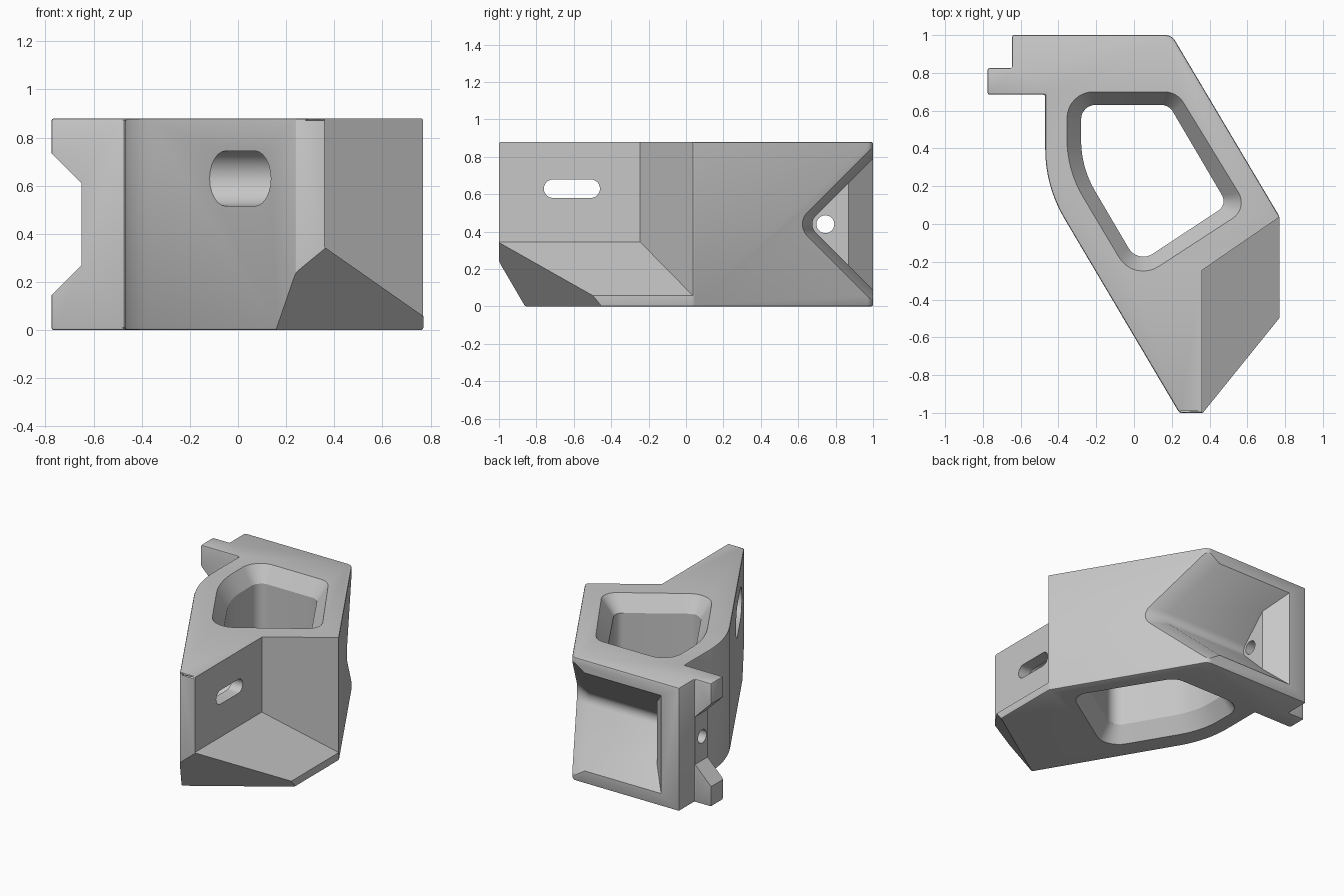
import bpy, bmesh, math
from mathutils import Vector

cube = bpy.data.objects.get("Cube")
if cube:
    bpy.data.objects.remove(cube, do_unlink=True)

HEIGHT = 0.88

grey = bpy.data.materials.new("plain grey")
grey.use_nodes = True
grey.diffuse_color = (0.57, 0.57, 0.57, 1)
grey.node_tree.nodes["Principled BSDF"].inputs["Base Color"].default_value = grey.diffuse_color


def rounded(corners, seg=8):
    """Polygon from (x, y, radius) corners, each filleted with an arc."""
    pts, n = [], len(corners)
    for i, (x, y, r) in enumerate(corners):
        p = Vector((x, y))
        if r == 0:
            pts.append(p)
            continue
        a = (Vector(corners[i - 1][:2]) - p).normalized()
        b = (Vector(corners[(i + 1) % n][:2]) - p).normalized()
        half = a.angle(b) / 2
        centre = p + (a + b).normalized() * r / math.sin(half)
        start = p + a * r / math.tan(half) - centre
        end = p + b * r / math.tan(half) - centre
        sweep = math.pi - 2 * half
        for k in range(seg + 1):
            t = k / seg * sweep
            pts.append(centre + (start * math.sin(sweep - t) + end * math.sin(t))
                       / math.sin(sweep))
    return pts


def loft(name, rings, paired_caps=False):
    """Closed solid through rings of equal length."""
    bm = bmesh.new()
    rows = [[bm.verts.new(p) for p in ring] for ring in rings]
    n = len(rows[0])
    for low, high in zip(rows, rows[1:]):
        for i in range(n):
            j = (i + 1) % n
            bm.faces.new((low[i], low[j], high[j], high[i]))
    for row in (rows[0], rows[-1]):
        if paired_caps:
            for i in range(n // 2 - 1):
                bm.faces.new((row[i], row[i + 1], row[n - 2 - i], row[n - 1 - i]))
        else:
            bm.faces.new(row)
    bmesh.ops.recalc_face_normals(bm, faces=bm.faces)
    mesh = bpy.data.meshes.new(name)
    bm.to_mesh(mesh)
    bm.free()
    mesh.materials.append(grey)
    obj = bpy.data.objects.new(name, mesh)
    bpy.context.collection.objects.link(obj)
    return obj


def flat(points, z):
    return [(p[0], p[1], z) for p in points]


def across(points, x):
    return [(x, p[0], p[1]) for p in points]


def cut(target, cutter):
    """Subtract the cutter and discard it."""
    cutter.hide_render = True
    mod = target.modifiers.new("cut", 'BOOLEAN')
    mod.operation = 'DIFFERENCE'
    mod.solver = 'EXACT'
    mod.object = cutter
    bpy.context.view_layer.objects.active = target
    bpy.ops.object.modifier_apply(modifier=mod.name)
    bpy.data.objects.remove(cutter, do_unlink=True)


# Main block with side tab
outline = rounded([
    (-0.645, 1, 0), (0.2, 1, 0.06), (0.77, 0.04, 0), (0.77, -1, 0), (0.24, -1, 0),
    (-0.47, 0.2, 0.72), (-0.47, 0.685, 0), (-0.775, 0.685, 0),
    (-0.775, 0.825, 0), (-0.645, 0.825, 0)])
body = loft("bracket_body", [flat(outline, 0), flat(outline, HEIGHT)])

# Soft outer edges, then the sloping cut under the nose
bm = bmesh.new()
bm.from_mesh(body.data)
sharp = [e for e in bm.edges if e.calc_face_angle(0) > math.radians(30)]
bmesh.ops.bevel(bm, geom=sharp, offset=0.01, segments=2, profile=0.5, affect='EDGES')
bmesh.ops.bisect_plane(bm, geom=bm.verts[:] + bm.edges[:] + bm.faces[:], dist=1e-5,
                       plane_co=(0.157, -0.86, 0), plane_no=(0.82, -1.227, -1),
                       clear_outer=True)
bmesh.ops.holes_fill(bm, edges=[e for e in bm.edges if e.is_boundary], sides=0)
bmesh.ops.recalc_face_normals(bm, faces=bm.faces)
bm.to_mesh(body.data)
bm.free()

# Step beside the nose, with a floor that slopes outwards
step_plan = [(0.36, -0.245), (0.36, -1.2), (1, -1.2), (1, 0.195)]
floor = [(x, y, 0.345 - 0.7 * (x - 0.36)) for x, y in step_plan]
cut(body, loft("step_cutter", [floor, flat(step_plan, 1.2)]))

# Notch that splits the tab in two
notch = [(-0.65, 0.27), (-0.65, 0.61), (-0.9, 0.86), (-0.9, 0.02)]
cut(body, loft("notch_cutter", [[(x, y, z) for x, z in notch] for y in (0.6, 0.9)]))

# Vertical opening, flared at both ends
mouth = rounded([(-0.355, 0.7, 0.14), (0.227, 0.7, 0.12), (0.604, 0.083, 0.1),
                 (0, -0.31, 0.15), (-0.355, 0.286, 0.6)])
throat = rounded([(-0.28, 0.63, 0.075), (0.185, 0.63, 0.07), (0.495, 0.103, 0.06),
                  (0.02, -0.21, 0.09), (-0.28, 0.3, 0.53)])
FLARE = 0.11
cut(body, loft("opening_cutter", [
    flat(mouth, -0.1), flat(mouth, 0), flat(throat, FLARE),
    flat(throat, HEIGHT - FLARE), flat(mouth, HEIGHT), flat(mouth, 1)]))


# Slot through the nose, with a wider recess on its outer side
def stadium(y, z, half_length, radius, seg=12):
    pts = []
    for side in (1, -1):
        for k in range(seg + 1):
            a = math.pi * (k / seg - 0.5)
            pts.append((y + side * (half_length - radius + radius * math.cos(a)),
                        z + side * radius * math.sin(a)))
    return pts


def bore(name, profile, x0, x1):
    cut(body, loft(name, [across(profile, x0), across(profile, x1)]))


bore("slot_recess_cutter", stadium(-0.61, 0.63, 0.215, 0.115), -0.6, 0.27)
bore("slot_cutter", stadium(-0.61, 0.63, 0.15, 0.05), 0.2, 0.6)


# V pocket, open at the back and flared at the slanted side
def vee(offset, radius, seg=7):
    tip, mid = 0.65 - offset, 0.44
    upper = [(y, mid + y - tip) for y in (1.2, 0.87)]
    lower = [(y, mid - y + tip) for y in (0.87, 1.2)]
    arc = []
    for k in range(seg + 1):
        a = math.radians(135 + 90 * k / seg)
        arc.append((tip + radius * math.sqrt(2) + radius * math.cos(a),
                    mid + radius * math.sin(a)))
    return upper + arc + lower


def slant(profile, shift):
    return [(0.77 - 0.594 * (y - 0.04) + shift, y, z) for y, z in profile]


inner = vee(0, 0.06)
deep = [(-0.38 - max(0, y - 0.87) * 0.95, y, z) for y, z in inner]
cut(body, loft("pocket_cutter", [
    deep, slant(inner, -0.1), slant(vee(0.065, 0.09), 0), slant(vee(0.13, 0.12), 0.1)],
    paired_caps=True))

# Round hole from the pocket out between the tabs
bore("pin_hole_cutter", stadium(0.745, 0.44, 0.024 * 2, 0.0479), -0.9, -0.3)

# Smooth curved walls, keep the edges crisp
bpy.ops.object.select_all(action='DESELECT')
body.select_set(True)
bpy.context.view_layer.objects.active = body
bpy.ops.object.shade_smooth_by_angle(angle=math.radians(25))
